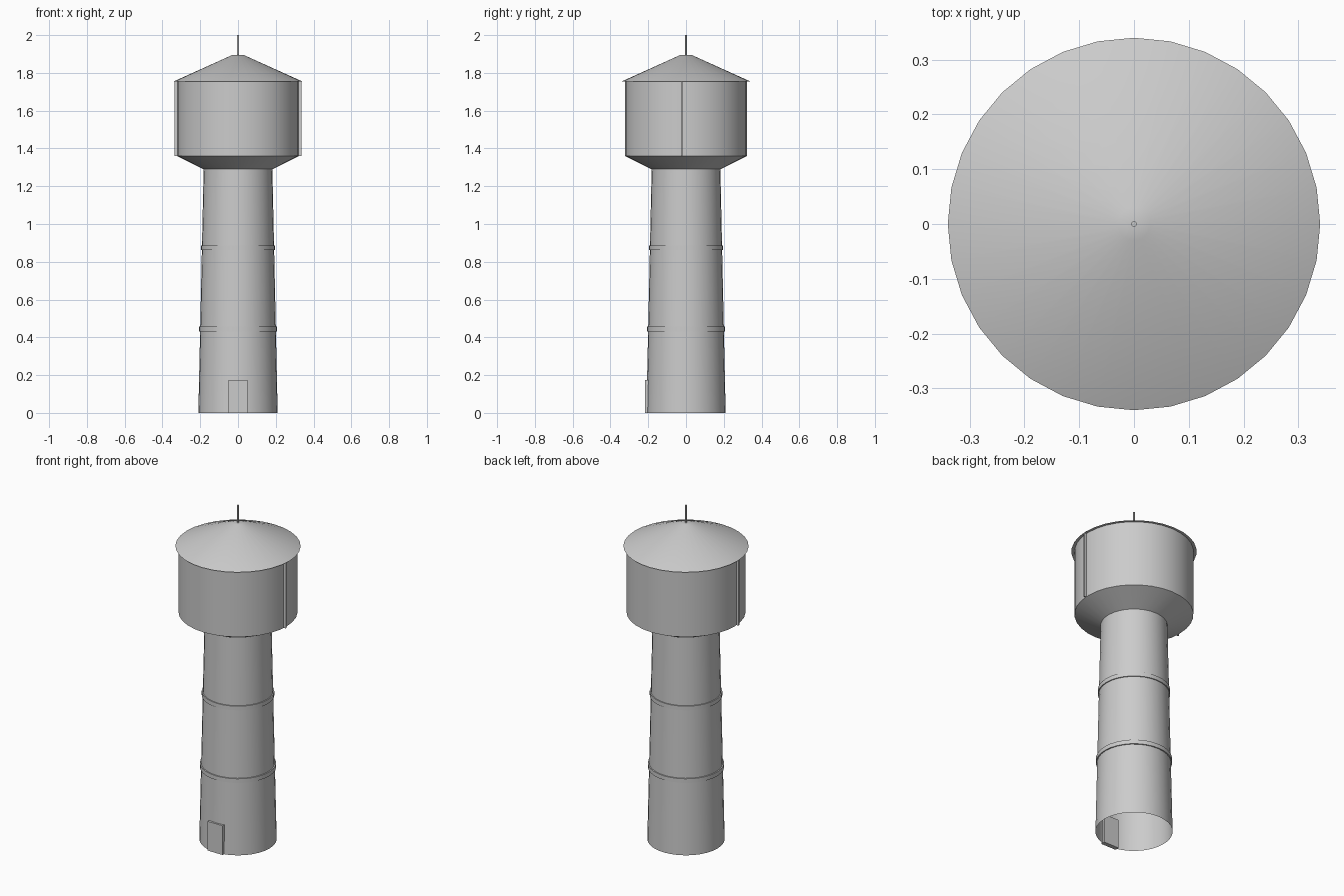
import bpy, bmesh, math

if "Cube" in bpy.data.objects:
    bpy.data.objects.remove(bpy.data.objects["Cube"])

SIDES = 32


def lathe(name, profile, cap_bottom=False, cap_top=False, sides=SIDES):
    """Spin a list of (radius, z) points round the z axis."""
    bm = bmesh.new()
    rings = []
    for r, z in profile:
        rings.append([bm.verts.new((r * math.cos(2 * math.pi * i / sides),
                                    r * math.sin(2 * math.pi * i / sides), z))
                      for i in range(sides)])
    for a, b in zip(rings, rings[1:]):
        for i in range(sides):
            j = (i + 1) % sides
            bm.faces.new((a[i], a[j], b[j], b[i]))
    if cap_bottom:
        bm.faces.new(rings[0][::-1])
    if cap_top:
        bm.faces.new(rings[-1])
    return finish(name, bm, True)


def box(name, lo, hi):
    """Box between two opposite corners."""
    bm = bmesh.new()
    bmesh.ops.create_cube(bm, size=1)
    for v in bm.verts:
        v.co = [(l + h) / 2 + c * (h - l) for c, l, h in zip(v.co, lo, hi)]
    return finish(name, bm, False)


def finish(name, bm, smooth):
    mesh = bpy.data.meshes.new(name)
    bm.to_mesh(mesh)
    bm.free()
    ob = bpy.data.objects.new(name, mesh)
    bpy.context.collection.objects.link(ob)
    if smooth:
        bpy.ops.object.select_all(action='DESELECT')
        ob.select_set(True)
        bpy.context.view_layer.objects.active = ob
        bpy.ops.object.shade_smooth_by_angle(angle=math.radians(30))
    return ob


# Tapered shaft, open at the bottom
lathe("shaft", [(0.21, 0), (0.182, 1.29)])

# Raised bands round the shaft
for name, r, z in (("lower_band", 0.207, 0.432), ("upper_band", 0.197, 0.862)):
    lathe(name, [(r, z), (r, z + 0.025)], True, True)

# Tank with sloping underside
lathe("tank", [(0.182, 1.29), (0.323, 1.36), (0.323, 1.755)])

# Overhanging conical roof with a small flat top
lathe("roof", [(0.34, 1.755), (0.03, 1.895)], True, True)

# Mast
lathe("mast", [(0.005, 1.89), (0.005, 2.0)], True, True, 12)

# Entrance door
box("door", (-0.05, -0.216, 0), (0.05, -0.19, 0.175))

# Thin upright ribs on both sides of the tank
for name, s in (("left_rib", -1), ("right_rib", 1)):
    xs = sorted((s * 0.315, s * 0.335))
    box(name, (xs[0], -0.026, 1.36), (xs[1], -0.018, 1.755))
